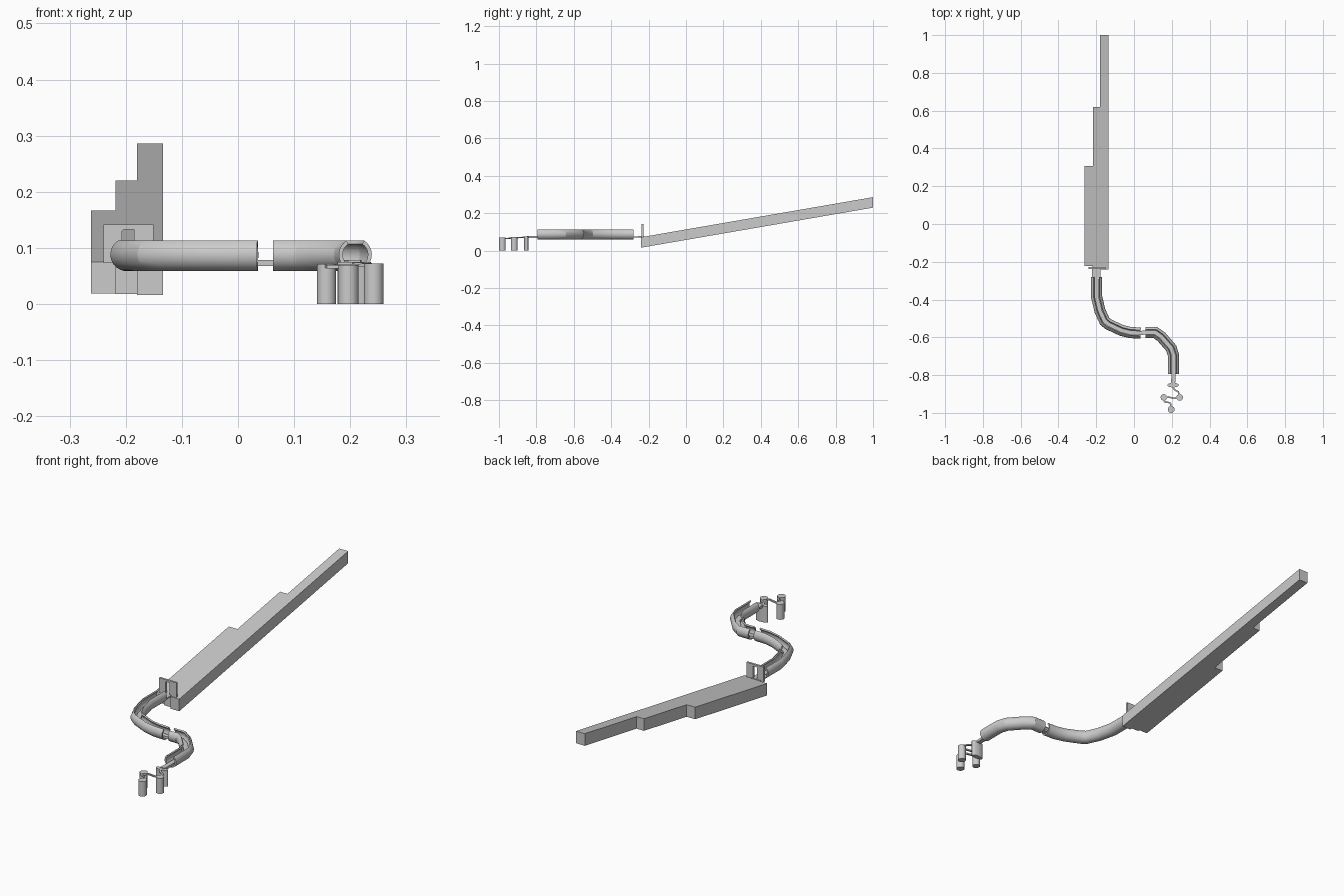
import bpy, bmesh, math
from mathutils import Vector

if "Cube" in bpy.data.objects:
    bpy.data.objects.remove(bpy.data.objects["Cube"])


def finish(name, bm, angle=30):
    bmesh.ops.recalc_face_normals(bm, faces=bm.faces)
    me = bpy.data.meshes.new(name)
    bm.to_mesh(me)
    bm.free()
    ob = bpy.data.objects.new(name, me)
    bpy.context.collection.objects.link(ob)
    bpy.ops.object.select_all(action='DESELECT')
    ob.select_set(True)
    bpy.context.view_layer.objects.active = ob
    bpy.ops.object.shade_smooth_by_angle(angle=math.radians(angle))
    return ob


def prism(name, outline, offset):
    """Extrude a closed 3D outline along an offset."""
    bm = bmesh.new()
    f = bm.faces.new([bm.verts.new(p) for p in outline])
    r = bmesh.ops.extrude_face_region(bm, geom=[f])
    bmesh.ops.translate(bm, vec=offset, verts=[v for v in r['geom'] if isinstance(v, bmesh.types.BMVert)])
    return finish(name, bm)


def sweep(name, path, section):
    """Sweep a (side, up) section along a path with mitred corners."""
    pts = [Vector(p) for p in path]
    bm = bmesh.new()
    rings = []
    for i, p in enumerate(pts):
        a = (p - pts[i - 1]) if i else (pts[1] - p)
        b = (pts[i + 1] - p) if i < len(pts) - 1 else a
        a, b = (Vector((v.x, v.y, 0)).normalized() for v in (a, b))
        t = (a + b).normalized()
        side = Vector((t.y, -t.x, 0)) / max(t.dot(a), 0.5)
        rings.append([bm.verts.new(p + side * s + Vector((0, 0, u))) for s, u in section])
    n = len(section)
    for r0, r1 in zip(rings, rings[1:]):
        for k in range(n):
            bm.faces.new((r0[k], r0[(k + 1) % n], r1[(k + 1) % n], r1[k]))
    bm.faces.new(rings[0])
    bm.faces.new(rings[-1])
    return finish(name, bm, 20)


def box_section(w, h):
    return [(-w / 2, -h / 2), (w / 2, -h / 2), (w / 2, h / 2), (-w / 2, h / 2)]


def pillar(name, x, y, rx, ry, h):
    bm = bmesh.new()
    bmesh.ops.create_cone(bm, cap_ends=True, segments=32, radius1=1, radius2=1, depth=1)
    for v in bm.verts:
        v.co = Vector((x + v.co.x * rx, y + v.co.y * ry, (v.co.z + 0.5) * h))
    return finish(name, bm)


# sloping ramp made of three lanes of different length
SLOPE = 0.1726


def lane(name, x0, x1, y0, y1):
    low = lambda y: 0.23 + (y - 1) * SLOPE
    prism(name, [(x0, y0, low(y0)), (x0, y1, low(y1)), (x0, y1, low(y1) + 0.056), (x0, y0, low(y0) + 0.056)],
          (x1 - x0, 0, 0))


lane("ramp_lane_short", -0.262, -0.218, -0.222, 0.307)
lane("ramp_lane_middle", -0.218, -0.18, -0.23, 0.62)
lane("ramp_lane_long", -0.18, -0.134, -0.24, 1.0)

# gate plate with a doorway
gate = [(-0.24, 0.073), (-0.24, 0.142), (-0.151, 0.142), (-0.151, 0.073), (-0.185, 0.073), (-0.185, 0.133),
        (-0.203, 0.133), (-0.207, 0.129), (-0.207, 0.073)]
prism("gate", [(x, -0.237, z) for x, z in gate], (0, 0.01, 0))

# open-topped channel: circular section with a slot along the top
R, r, N = 0.0295, 0.0225, 22
ang = [math.radians(33 + i * (294 / N)) for i in range(N + 1)]
channel = ([(R * math.sin(a), R * math.cos(a)) for a in ang]
           + [(r * math.sin(a), r * math.cos(a)) for a in reversed(ang)])
upper = [(-0.198, -0.28), (-0.198, -0.385), (-0.18, -0.46), (-0.155, -0.515), (-0.135, -0.531), (-0.066, -0.563),
         (-0.018, -0.575), (0.035, -0.577)]
lower = [(0.062, -0.574), (0.112, -0.574), (0.145, -0.597), (0.197, -0.657), (0.209, -0.695), (0.209, -0.795)]
for name, path in (("upper_channel", upper), ("lower_channel", lower)):
    sweep(name, [(x, y, 0.088) for x, y in path], channel)

# flat runner through both channels, and its wider start at the gate
runner = upper + lower + [(0.207, -0.85)]
sweep("channel_runner", [(x, y, 0.073) for x, y in runner], box_section(0.022, 0.011))
sweep("gate_apron", [(-0.2, -0.225, 0.075), (-0.2, -0.29, 0.073)], box_section(0.046, 0.006))

# pillars and the winding strips that link them
pillar("pillar_oval", 0.207, -0.853, 0.03, 0.012, 0.075)
pillar("pillar_right", 0.242, -0.918, 0.0175, 0.0175, 0.072)
pillar("pillar_left", 0.158, -0.918, 0.017, 0.017, 0.071)
pillar("pillar_front", 0.197, -0.982, 0.018, 0.018, 0.069)


def link(name, pts, z0, z1):
    n = len(pts) - 1
    sweep(name, [(x, y, z0 + (z1 - z0) * i / n) for i, (x, y) in enumerate(pts)], box_section(0.008, 0.006))


link("link_a", [(0.207, -0.86), (0.21, -0.874), (0.222, -0.882), (0.234, -0.888), (0.24, -0.904)], 0.072, 0.069)
link("link_b", [(0.23, -0.919), (0.213, -0.923), (0.197, -0.919), (0.182, -0.917), (0.168, -0.919)], 0.069, 0.067)
link("link_c", [(0.158, -0.93), (0.162, -0.941), (0.175, -0.944), (0.189, -0.946), (0.195, -0.954), (0.196, -0.97)],
     0.067, 0.065)
